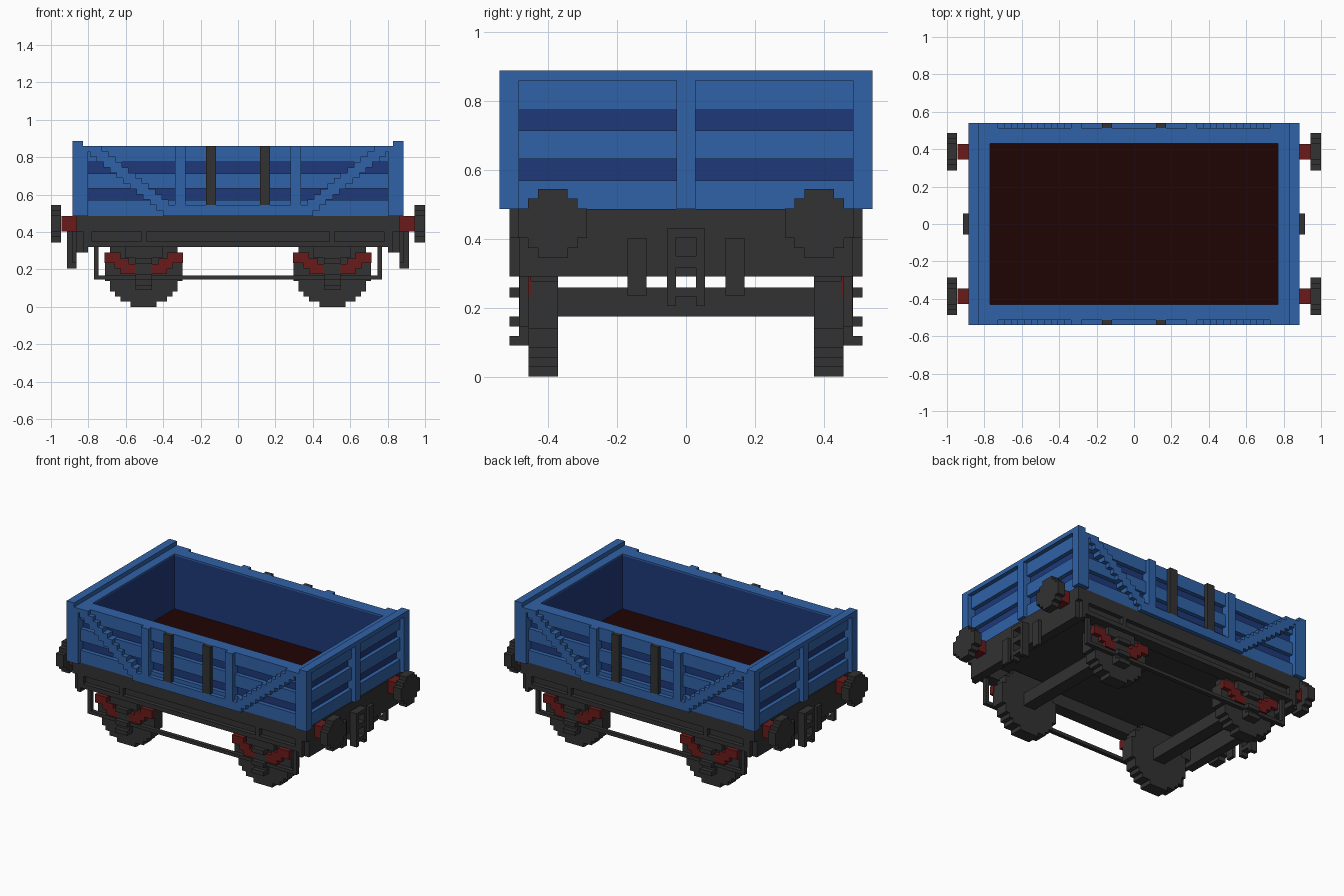
import bpy, bmesh

cube = bpy.data.objects.get("Cube")
if cube:
    bpy.data.objects.remove(cube, do_unlink=True)

V = 1 / 36  # block size


def material(name, rgb):
    m = bpy.data.materials.new(name)
    m.use_nodes = True
    m.diffuse_color = (*rgb, 1)
    bsdf = next(n for n in m.node_tree.nodes if n.type == 'BSDF_PRINCIPLED')
    bsdf.inputs["Base Color"].default_value = (*rgb, 1)
    return m


BLUE = material("blue", (0.030, 0.122, 0.390))
NAVY = material("dark blue", (0.013, 0.040, 0.190))
GREY = material("charcoal", (0.032, 0.032, 0.032))
RED = material("dull red", (0.145, 0.011, 0.011))
FLOOR = material("dark maroon", (0.014, 0.001, 0.001))


def part(name, mat, boxes, mirror=""):
    """Blocky part from (x0, x1, y0, y1, z0, z1) boxes, mirrored over the given axes."""
    bm = bmesh.new()
    for x0, x1, y0, y1, z0, z1 in boxes:
        verts = bmesh.ops.create_cube(bm, size=1)["verts"]
        bmesh.ops.scale(bm, vec=(x1 - x0, y1 - y0, z1 - z0), verts=verts)
        bmesh.ops.translate(bm, vec=((x0 + x1) / 2, (y0 + y1) / 2, (z0 + z1) / 2), verts=verts)
    mesh = bpy.data.meshes.new(name)
    bm.to_mesh(mesh)
    bm.free()
    mesh.materials.append(mat)
    obj = bpy.data.objects.new(name, mesh)
    bpy.context.collection.objects.link(obj)
    if mirror:
        mod = obj.modifiers.new("mirror", 'MIRROR')
        mod.use_axis = ("x" in mirror, "y" in mirror, False)
        mod.use_mirror_merge = False
    return obj


def runs(halves):
    """Group equal half widths into (start, end, half) rows."""
    out = []
    for i, h in enumerate(halves):
        if out and out[-1][2] == h:
            out[-1][1] = i + 1
        else:
            out.append([i, i + 1, h])
    return out


# Load bed: floor and dark inner walls
Z0, Y1 = 0.487, 0.541  # bottom and outer side of the body
part("bed_floor", FLOOR, [(-0.78, 0.78, -0.44, 0.44, 0.45, 0.494)])
part("inner_side_wall", NAVY, [(-0.83, 0.83, 0.43, 0.485, Z0, 0.85)], "y")
part("inner_end_wall", NAVY, [(0.77, 0.83, -0.43, 0.43, Z0, 0.85)], "x")

# Rim on top of the walls
part("side_rim", BLUE, [(-0.83, 0.83, 0.43, 0.513, 0.85, 0.86)], "y")
part("end_rim", BLUE, [(0.77, 0.83, -0.43, 0.43, 0.85, 0.86)], "x")
part("end_top_rail", BLUE, [(0.83, 0.885, -Y1, Y1, 0.86, 0.888)], "x")

# Planks with dark gaps between them
PLANKS = [(Z0, 0.57), (0.632, 0.714), (0.774, 0.86)]
part("side_planks", BLUE, [(-0.81, 0.81, 0.485, 0.513, a, b) for a, b in PLANKS], "y")
part("end_planks", BLUE, [(0.83, 0.857, -0.49, 0.49, a, b) for a, b in PLANKS], "x")

# Posts and rails on the walls
part("corner_post", BLUE, [(0.803, 0.885, 0.485, Y1, Z0, 0.86)], "xy")
part("end_middle_post", BLUE, [(0.83, 0.885, -0.028, 0.028, Z0, 0.86)], "x")
part("side_post", BLUE, [(0.282, 0.337, 0.485, Y1, 0.545, 0.86)], "xy")
part("side_bottom_rail", BLUE, [(-0.36, 0.36, 0.485, Y1, Z0, 0.545)], "y")
part("door_strap", GREY, [(0.117, 0.172, 0.513, Y1, 0.545, 0.86)], "xy")

# Stepped diagonal braces
steps, rows = [], 13
for k in range(rows):
    z = Z0 + k * (0.86 - Z0) / rows
    x0 = max(0.337, 0.30 + k * 0.0356)
    x1 = min(0.81, 0.40 + k * 0.0356)
    steps.append((x0, x1, 0.485, Y1, z, z + (0.86 - Z0) / rows))
part("diagonal_brace", BLUE, steps, "xy")

# Chassis: slab, channel-shaped side beams and end beams
part("chassis_slab", GREY, [(-0.863, 0.863, -0.513, 0.513, 0.402, Z0)])
part("side_beam", GREY, [(-0.80, 0.80, 0.43, 0.485, 0.32, 0.402),
                         (-0.78, 0.78, 0.485, 0.513, 0.32, 0.35)], "y")
part("side_beam_rib", GREY, [(0.49, 0.516, 0.485, 0.513, 0.35, 0.402),
                             (0.78, 0.803, 0.485, 0.513, 0.32, 0.402)], "xy")
part("end_beam", GREY, [(0.803, 0.863, -0.485, 0.485, 0.29, 0.402)], "x")
part("end_beam_tip", GREY, [(0.803, 0.83, 0.485, 0.513, 0.29, 0.402)], "xy")

# Buffers
BX, BY, BZ, S = 0.945, 0.387, 0.445, 0.0286
disc = runs([1.5, 2.5, 3.5, 3.5, 3.5, 2.5, 1.5])
part("buffer_disc", GREY, [(BX, 1.0, BY - h * S, BY + h * S, BZ + (a - 3.5) * S,
                            BZ + (b - 3.5) * S) for a, b, h in disc], "xy")
part("buffer_shank", RED, [(0.86, BX, BY - 0.042, BY + 0.042, 0.404, 0.486)], "xy")

# Coupling frame and the plates beside it
part("coupling_column", GREY, [(0.863, 0.913, 0.029, 0.055, 0.205, 0.43)], "xy")
part("coupling_bars", GREY, [(0.863, 0.913, -0.029, 0.029, a, b)
                             for a, b in [(0.404, 0.43), (0.315, 0.35), (0.232, 0.258)]], "x")
part("coupling_side_plate", GREY, [(0.863, 0.885, 0.115, 0.17, 0.235, 0.402)], "xy")

# Wheels and axles
WX = 0.504
wheel = runs([2.5, 4.5, 5.5, 6.5, 6.5, 7.5, 7.5, 7.5, 7.5, 7.5, 6.5, 6.5, 5.5, 4.5])
part("wheel", GREY, [(WX - h * V, WX + h * V, 0.371, 0.457, a * V, b * V)
                     for a, b, h in wheel], "xy")
part("axle", GREY, [(WX - 0.042, WX + 0.042, -0.38, 0.38, 0.175, 0.258)], "x")

# Axle boxes with raised ribs, hung under the side beams
part("axle_box", GREY, [(WX - 0.045, WX + 0.045, 0.45, 0.485, 0.09, 0.33)] +
     [(WX - 0.045, WX + 0.045, 0.485, 0.513, a, b)
      for a, b in [(0.09, 0.118), (0.146, 0.174), (0.23, 0.258)]], "xy")
part("axle_guard", GREY, [(WX - 0.10, WX + 0.10, 0.45, 0.485, 0.26, 0.33)], "xy")

# Sagging leaf springs in steps
leaves = []
for s in (-1, 1):
    for a, b, z0, z1 in [(0.125, 0.21, 0.235, 0.29), (0.08, 0.155, 0.205, 0.258),
                         (0.04, 0.125, 0.175, 0.23)]:
        xa, xb = sorted((WX + s * a, WX + s * b))
        leaves.append((xa, xb, 0.45, 0.485, z0, z1))
part("leaf_spring", RED, leaves, "xy")

# Brake rods and their hangers
part("brake_rod", GREY, [(-0.77, 0.77, 0.457, 0.484, 0.146, 0.168)], "y")
part("brake_rod_hanger", GREY, [(0.745, 0.77, 0.457, 0.484, 0.146, 0.33)], "xy")
